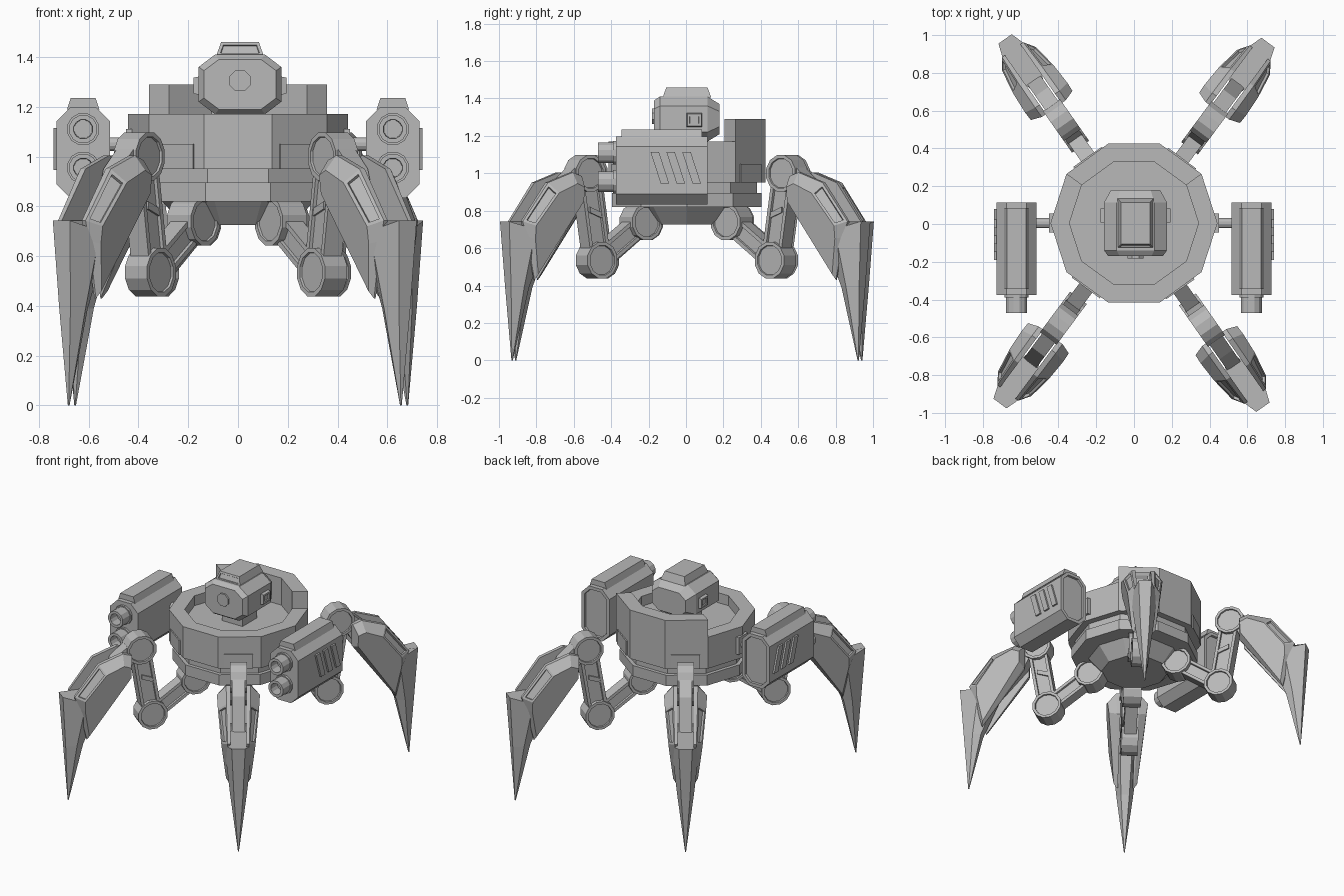
import bpy, bmesh
from math import sin, cos, pi, radians, hypot
from mathutils import Vector

cube = bpy.data.objects.get("Cube")
if cube:
    bpy.data.objects.remove(cube, do_unlink=True)

grey = bpy.data.materials.new("plain_grey")
grey.use_nodes = True
COLOUR = (0.48, 0.48, 0.48, 1)
grey.diffuse_color = COLOUR
grey.node_tree.nodes["Principled BSDF"].inputs["Base Color"].default_value = COLOUR

CY = 0.005  # hull centre in y


def loft(name, loops, recess=(), turn=0.0):
    """Skin equal-length loops; recess = [(direction, margin, depth)]."""
    bm = bmesh.new()
    rows = [[bm.verts.new(p) for p in loop] for loop in loops]
    n = len(rows[0])
    for a, b in zip(rows, rows[1:]):
        for i in range(n):
            j = (i + 1) % n
            bm.faces.new((a[i], a[j], b[j], b[i]))
    bm.faces.new(rows[0])
    bm.faces.new(rows[-1])
    bmesh.ops.recalc_face_normals(bm, faces=bm.faces)
    for direction, margin, depth in recess:
        bm.normal_update()
        d = Vector(direction).normalized()
        facing = [f for f in bm.faces if f.normal.dot(d) > 0.8]
        face = max(facing, key=lambda f: f.calc_area())
        # Flat rim first, then a steep step down
        for thickness, drop in ((margin, 0), (.002, -depth)):
            bmesh.ops.inset_individual(bm, faces=[face], thickness=thickness,
                                       depth=drop, use_even_offset=True)
    mesh = bpy.data.meshes.new(name)
    bm.to_mesh(mesh)
    bm.free()
    mesh.materials.append(grey)
    obj = bpy.data.objects.new(name, mesh)
    obj.location.y = CY
    obj.rotation_euler.z = turn
    bpy.context.collection.objects.link(obj)
    return obj


def along_y(profile, *ys):
    return [[(x, y, z) for x, z in profile] for y in ys]


def ngon(cx, cz, r, n):
    return [(cx + r * cos(2 * pi * (i + .5) / n),
             cz + r * sin(2 * pi * (i + .5) / n)) for i in range(n)]


def octagon(cx, cz, hx, hz, cut_x, cut_z):
    quarter = [(hx, hz - cut_z), (hx - cut_x, hz)]
    half = quarter + [(-x, z) for x, z in reversed(quarter)]
    return [(cx + x, cz + z) for x, z in half + [(-x, -z) for x, z in half]]


def bar(a, b, thick):
    dx, dz = b[0] - a[0], b[1] - a[1]
    k = thick / 2 / hypot(dx, dz)
    nx, nz = -dz * k, dx * k
    return [(a[0] + nx, a[1] + nz), (b[0] + nx, b[1] + nz),
            (b[0] - nx, b[1] - nz), (a[0] - nx, a[1] - nz)]


def rect(hx, hy, z, cx=0, cy=0):
    return [(cx + sx * hx, cy + sy * hy, z)
            for sx, sy in ((1, 1), (-1, 1), (-1, -1), (1, -1))]


def ring_point(r, degrees, z):
    return (r * cos(radians(degrees)), r * sin(radians(degrees)), z)


# Ten-sided hull with a sunken deck
hull = [(.22, .725), (.305, .82), (.42, .82), (.42, .895), (.395, .895),
        (.395, .95), (.442, .95), (.442, 1.17), (.342, 1.17), (.342, 1.1)]
loft("hull", [[ring_point(r, 36 * k, z) for k in range(10)] for r, z in hull])

# Raised wall around the rear three sides
loft("rear_wall", [[ring_point(r, a, z) for r, z in
     ((.342, 1.1), (.442, 1.1), (.442, 1.29), (.342, 1.29))]
     for a in (36, 72, 108, 144)])

# Head with chamfered ends, lens, ears, hatch and neck
HX, HZ = 0.008, 1.29
loft("head", [[(x, y, z) for x, z in octagon(HX, HZ, hx, hz, cx, cz)]
     for y, hx, hz, cx, cz in ((-.175, .145, .1, .06, .045), (-.145, .166, .12, .066, .05),
                               (.11, .166, .12, .066, .05), (.175, .13, .08, .05, .04))])
loft("lens", along_y(ngon(HX, 1.305, .046, 8), -.187, -.17))
for side, label in ((1, "left"), (-1, "right")):
    x0, x1 = HX + side * .15, HX + side * .186
    loft(label + "_ear", [[(x, y, z) for y, z in
         ((-.005 + t, 1.245 + t), (.085 - t, 1.245 + t),
          (.085 - t, 1.325 - t), (-.005 + t, 1.325 - t))]
         for x, t in ((x0, 0), (x1, .008))], recess=[((side, 0, 0), .012, .008)])
loft("hatch", [rect(.095, .13, 1.405, HX), rect(.076, .11, 1.46, HX)],
     recess=[((0, -.9, .35), .012, .008)])
loft("neck", [rect(.08, .08, 1.09, HX), rect(.08, .08, 1.19, HX)])

# Side guns on short arms
for side, label in ((1, "left"), (-1, "right")):
    gx = side * .622
    loft(label + "_arm", [[(x, y, z + 1.05) for y, z in ngon(0, 0, .028, 12)]
         for x in (side * .4, side * .54)])
    loft(label + "_arm_mount", [rect(.03, .05, z, side * .42) for z in (.99, 1.11)])
    loft(label + "_gun_body", along_y(octagon(gx, 1.016, .107, .182, .055, .055), -.38, .11),
         recess=[((0, 1, 0), .022, .015)])
    loft(label + "_gun_rail", along_y([(gx - .065, 1.19), (gx + .065, 1.19),
         (gx + .05, 1.235), (gx - .05, 1.235)], -.35, .08))
    for z, level in ((1.11, "upper"), (.955, "lower")):
        loft(f"{label}_{level}_collar", along_y(ngon(gx, z, .066, 12), -.395, -.37))
        loft(f"{label}_{level}_barrel", along_y(ngon(gx, z, .058, 12), -.475, -.37),
             recess=[((0, -1, 0), .018, .07)])
    # Slanted vents on the outer side
    for k in range(3):
        y = -.195 + .085 * k
        loft(f"{label}_vent_{k + 1}", [[(gx + side * x, y + dy, z) for dy, z in
             ((0, 1.115), (.045, 1.115), (.1, .945), (.055, .945))]
             for x in (.1, .119)])

# Four legs; each is drawn in its own radial plane and turned into place
HIP, KNEE, ELBOW = (.3, .74), (.59, .535), (.665, 1.0)
LOBE_RIM = [(.74, .985), (.80, 1.005), (.96, .95), (1.12, .743),
            (1.09, .66), (1.035, .43), (.74, .83)]
LOBE_SIDE = [(.76, .925), (.81, .945), (.925, .895), (1.06, .72),
             (1.06, .65), (1.025, .46), (.76, .85)]
LEGS = (("back_left", 53.4), ("back_right", 125), ("front_right", 233.4), ("front_left", 305))
SIDES = [((0, 1, 0), .02, .014), ((0, -1, 0), .02, .014)]


def lobe_loop(profile, side, share):
    return [(x, side * (.05 + share * (.025 + .06 * (z - .43) / .5)), z) for x, z in profile]


for leg, degrees in LEGS:
    turn = radians(degrees)
    # Plate on the hull above the hip
    loft(leg + "_hull_plate", [rect(.008, .092, z, .42) for z in (.95, 1.05)], turn=turn)
    # Round joints
    for part, (r, z), w in (("hip", HIP, .12), ("knee", KNEE, .11), ("elbow", ELBOW, .11)):
        loft(f"{leg}_{part}_joint", along_y(ngon(r, z, .1, 12), -w / 2, w / 2),
             recess=[((0, s, 0), .018, .01) for s in (1, -1)], turn=turn)
    # Links between the joints
    loft(leg + "_lower_link", along_y(bar(HIP, KNEE, .11), -.042, .042),
         recess=SIDES, turn=turn)
    loft(leg + "_upper_link", along_y(bar(KNEE, ELBOW, .125), -.045, .045),
         recess=SIDES, turn=turn)
    loft(leg + "_link_catch", along_y([(.58, .76), (.66, .79), (.66, .82), (.58, .79)],
         -.042, .042), turn=turn)
    loft(leg + "_shin_bar", along_y([(.65, 1.05), (.76, 1.03), (.85, .95), (.92, .743),
         (.99, .6), (.74, .87)], -.042, .042), turn=turn)
    # Armour lobes either side of the shin, with a slot in the sloping upper face
    for side, label in ((1, "a"), (-1, "b")):
        loft(f"{leg}_armour_{label}", [lobe_loop(LOBE_RIM, side, 0),
             lobe_loop(LOBE_RIM, side, .3), lobe_loop(LOBE_SIDE, side, 1)],
             recess=[((.53, side * .74, .41), .014, .014)], turn=turn)
    # Pointed foot blade
    sections = ((.743, .7, 1.19, .043, 1.05, .09, .9),
                (.39, .39, 1.167, .028, 1.1, .054, 1.05),
                (0, 0, 1.144, .002, 1.141, .003, 1.138))
    loft(leg + "_blade", [[(ro, w, z), (rm, wm, zm), (ri, w, z),
         (ri, -w, z), (rm, -wm, zm), (ro, -w, z)]
         for z, zm, ro, w, rm, wm, ri in sections], turn=turn)
